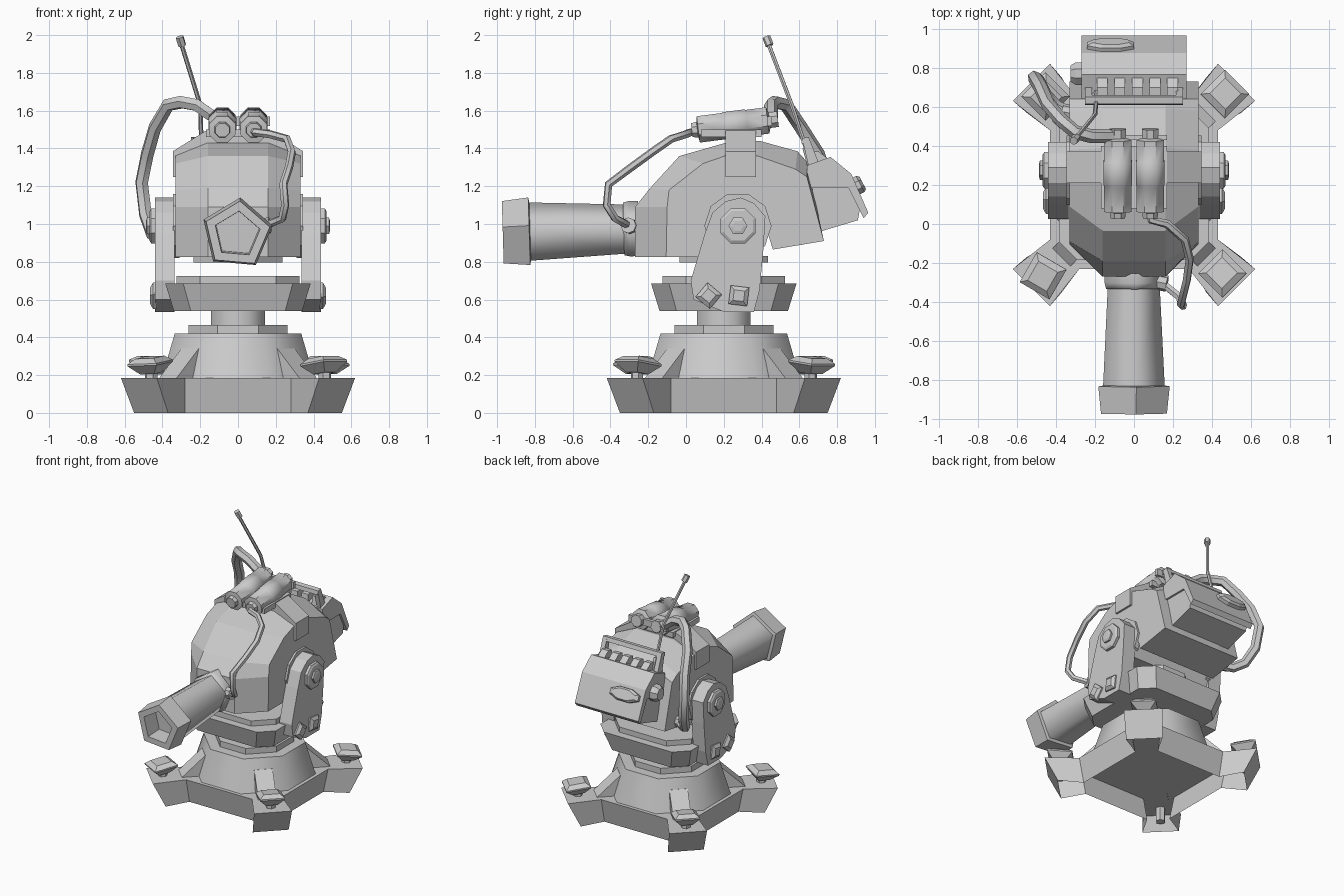
import bpy, bmesh, math
from mathutils import Matrix, Vector

if "Cube" in bpy.data.objects:
    bpy.data.objects.remove(bpy.data.objects["Cube"])

CY = 0.2  # turret axis position in y


def finish(name, bm, smooth=None):
    bmesh.ops.recalc_face_normals(bm, faces=bm.faces)
    me = bpy.data.meshes.new(name)
    bm.to_mesh(me)
    bm.free()
    ob = bpy.data.objects.new(name, me)
    bpy.context.collection.objects.link(ob)
    if smooth:
        bpy.ops.object.select_all(action='DESELECT')
        ob.select_set(True)
        bpy.context.view_layer.objects.active = ob
        bpy.ops.object.shade_smooth_by_angle(angle=math.radians(smooth))
    return ob


def loft(name, rings, mat=Matrix(), caps=(True, True), smooth=None):
    bm = bmesh.new()
    vs = [[bm.verts.new(mat @ Vector(p)) for p in r] for r in rings]
    n = len(vs[0])
    for a, b in zip(vs, vs[1:]):
        for i in range(n):
            bm.faces.new((a[i], a[(i + 1) % n], b[(i + 1) % n], b[i]))
    if caps[0]:
        bm.faces.new(vs[0])
    if caps[1]:
        bm.faces.new(vs[-1])
    return finish(name, bm, smooth)


def xprism(name, prof, x0, x1):
    return loft(name, [[(x, y, z) for y, z in prof] for x in (x0, x1)])


def box(name, x0, x1, y0, y1, z0, z1):
    return xprism(name, [(y0, z0), (y1, z0), (y1, z1), (y0, z1)], x0, x1)


def lathe(name, stations, n, phase=0.0, mat=Matrix(), smooth=None):
    ang = [math.radians(phase) + 2 * math.pi * i / n for i in range(n)]
    return loft(name, [[(r * math.cos(a), r * math.sin(a), t) for a in ang] for r, t in stations],
                mat, smooth=smooth)


def aim(origin, d):
    return Matrix.Translation(origin) @ Vector(d).to_track_quat('Z', 'Y').to_matrix().to_4x4()


def tube(name, pts, r, spline='POLY'):
    cu = bpy.data.curves.new(name, 'CURVE')
    cu.dimensions = '3D'
    cu.bevel_depth = r
    cu.bevel_resolution = 1
    cu.use_fill_caps = True
    sp = cu.splines.new('POLY')
    sp.points.add(len(pts) - 1)
    for p, co in zip(sp.points, pts):
        p.co = (*co, 1)
    ob = bpy.data.objects.new(name, cu)
    bpy.context.collection.objects.link(ob)
    bpy.ops.object.select_all(action='DESELECT')
    ob.select_set(True)
    bpy.context.view_layer.objects.active = ob
    bpy.ops.object.convert(target='MESH')
    bpy.ops.object.shade_smooth_by_angle(angle=math.radians(50))


AXIS = Matrix.Translation((0, CY, 0))


# Four-legged base shell, open underneath
def spun(quarter, z):
    out = []
    for k in range(4):
        for x, y in quarter:
            for _ in range(k):
                x, y = -y, x
            out.append((x, y, z))
    return out


loft('base_shell', [spun([(.39, .28), (.55, .37), (.37, .55), (.28, .39)], 0),
                    spun([(.43, .28), (.62, .43), (.43, .62), (.28, .43)], .185)],
     AXIS, caps=(False, True))

# Pedestal cone, collar and neck
C8 = math.cos(math.pi / 8)
lathe('pedestal_cone', [(.405 / C8, .18), (.335 / C8, .42)], 8, 22.5, AXIS, 50)
lathe('pedestal_collar', [(.262 / C8, .42), (.262 / C8, .465)], 8, 22.5, AXIS)
lathe('neck', [(.142 / C8, .46), (.142 / C8, .56)], 8, 22.5, AXIS, 50)

# Gussets and anchor bolts on each leg
gusset = [(.24, .18), (.53, .18), (.36, .34), (.24, .34)]
for k in range(4):
    a = math.radians(45 + 90 * k)
    m = AXIS @ Matrix.Rotation(a, 4, 'Z')
    loft('leg_gusset', [[(r, w, z) for r, z in gusset] for w in (-.065, .065)], m)
    foot = m @ Matrix.Translation((.65, 0, 0))
    lathe('bolt_shaft', [(.034, .08), (.034, .24)], 6, 0, foot)
    tilt = foot @ Matrix.Translation((0, 0, .2)) @ Matrix.Rotation(math.radians(-8 if k % 2 else 7), 4, 'Y')
    lathe('bolt_head', [(.06, .01), (.125, .06), (.125, .07), (.08, .095)], 4, 45 + (15 if k == 2 else 0), tilt)


# Turning ring: square with clipped corners
def clipped(h, c, z):
    return spun([(h, -c), (h, c)], z)


loft('turning_ring', [clipped(.34, .25, .54), clipped(.385, .29, .685)], AXIS)
loft('ring_top', [clipped(.325, .2, .68), clipped(.325, .2, .725)], AXIS)

# Side arms with hub and two bolts each
arm = [(.2, .535), (.36, .535), (.39, .65), (.41, .87), (.42, 1.04), (.36, 1.11), (.29, 1.14),
       (.21, 1.12), (.14, 1.06), (.1, .95), (.025, .7), (.04, .6)]
for s in (-1, 1):
    xprism('side_arm', arm, s * .335, s * .44)
    hub = aim((0, .275, .99), (s, 0, 0))
    lathe('head_boss', [(.178, .31), (.178, .345)], 10, 0, hub)
    lathe('arm_hub', [(.1, .43), (.1, .46), (.085, .468)], 8, 22.5, hub)
    lathe('hub_nut', [(.05, .46), (.05, .482), (.03, .487)], 6, 0, hub)
    for y, ph in ((.12, 5), (.28, 38)):
        lathe('arm_bolt', [(.07, .43), (.07, .45), (.04, .467)], 4, ph, aim((0, y, .62), (s, 0, 0)))

# Armoured head: flat centre strip, bevelled out to the side plates
inner = [(-.27, .825), (-.27, 1.09), (-.19, 1.19), (-.035, 1.36), (.21, 1.43), (.39, 1.44), (.59, 1.385),
         (.64, 1.33), (.73, .91), (.46, .865), (.43, .96), (.39, .825)]
outer = [(-.105, .825), (-.1, 1.09), (-.09, 1.18), (.09, 1.32), (.22, 1.365), (.38, 1.36), (.58, 1.29),
         (.64, 1.25), (.73, .91), (.46, .865), (.43, .96), (.39, .825)]
loft('head_shell', [[(x, y, z) for y, z in p] for x, p in
                    ((-.33, outer), (-.16, inner), (.16, inner), (.33, outer))])
lathe('head_underplate', [(.235 / C8, .795), (.235 / C8, .83)], 8, 22.5, AXIS)

# Gun barrel with hollow muzzle
gun = aim((-.005, -.27, .965), (0, -1, -.03))
lathe('barrel_collar', [(.158, -.02), (.158, .03), (.15, .06)], 5, 85, gun, 80)
lathe('barrel', [(.14, .04), (.167, .57)], 5, 85, gun, 80)
lathe('muzzle', [(.165, .555), (.193, .56), (.178, .70), (.125, .70), (.115, .45)], 5, 85, gun)

# Rear equipment box
xprism('rear_box', [(.645, 1.31), (.77, 1.345), (.88, 1.25), (.93, 1.13), (.91, 1.02), (.71, .96)], -.255, .255)
xprism('rear_box_cover', [(.64, 1.19), (.64, 1.31), (.765, 1.355), (.875, 1.265), (.965, 1.06), (.94, 1.03),
                          (.86, 1.19)], -.27, .27)
lathe('box_knob', [(.062, .25), (.062, .3), (.045, .325)], 8, 22.5, aim((0, .77, 1.21), (-1, 0, 0)))
bump = aim((-.12, .9, 1.2), (0, .87, .45)) @ Matrix.Diagonal((2, .8, 1, 1))
lathe('box_hatch', [(.065, -.02), (.065, .025), (.05, .04)], 8, 22.5, bump)

# Guard frame and vent teeth above the box
post = [(.615, 1.45), (.65, 1.46), (.7, 1.33), (.65, 1.3)]
for s in (-1, 1):
    xprism('guard_post', post, s * .215, s * .25)
xprism('guard_bar', [(.61, 1.425), (.615, 1.455), (.65, 1.46), (.66, 1.43)], -.25, .25)
for i in range(5):
    x = -.19 + i * .09
    xprism('vent_tooth', [(.65, 1.31), (.66, 1.38), (.7, 1.385), (.76, 1.34)], x, x + .055)

# Twin canisters on a strap across the roof
for x in (-.083, .083):
    can = aim((x, .06, 1.5), (0, 1, .13))
    lathe('canister', [(.04, -.03), (.045, 0), (.076, .005), (.076, .14), (.08, .145), (.08, .26), (.076, .265),
                       (.076, .375), (.045, .385), (.045, .43)], 8, 22.5, can, 40)
box('canister_saddle', -.17, .17, .08, .4, 1.46, 1.5)
box('canister_rear_bar', -.15, .17, .43, .455, 1.52, 1.57)
half = [(.16, 1.5), (.345, 1.385), (.345, 1.25), (.325, 1.25), (.325, 1.35), (.15, 1.42)]
strap = half + [(-x, z) for x, z in reversed(half)]
loft('canister_strap', [[(x, y, z) for x, z in strap] for y in (.21, .37)])

# Cables and hose
tube('front_cable', [(.083, .05, 1.49), (.09, .02, 1.485), (.17, 0, 1.475), (.26, -.08, 1.45), (.285, -.18, 1.38),
                     (.27, -.29, 1.3), (.24, -.41, 1.21), (.25, -.42, 1.1), (.235, -.375, 1.03),
                     (.14, -.3, .99), (.09, -.29, .985)], .022)
tube('side_hose', [(-.083, .45, 1.55), (-.15, .45, 1.58), (-.22, .45, 1.63), (-.3, .47, 1.645), (-.37, .53, 1.63),
                   (-.44, .61, 1.51), (-.48, .7, 1.37), (-.51, .75, 1.22), (-.49, .73, 1.05),
                   (-.455, .66, .95), (-.4, .6, .92), (-.32, .56, .93)], .036)
for p, d in (((.14, -.3, .99), (-1, .2, -.1)), ((-.34, .57, .93), (1, -.2, 0))):
    lathe('hose_fitting', [(.042, -.03), (.042, .04)], 8, 0, aim(p, d))

# Antenna
tube('antenna', [(-.19, .665, 1.31), (-.2, .56, 1.63), (-.305, .43, 1.97)], .012)
lathe('antenna_base', [(.025, 0), (.02, .1)], 6, 0, aim((-.19, .665, 1.31), (-.03, -.31, .95)))
lathe('antenna_tip', [(.022, 0), (.022, .05)], 6, 0, aim((-.295, .443, 1.945), (-.29, -.35, .9)))
